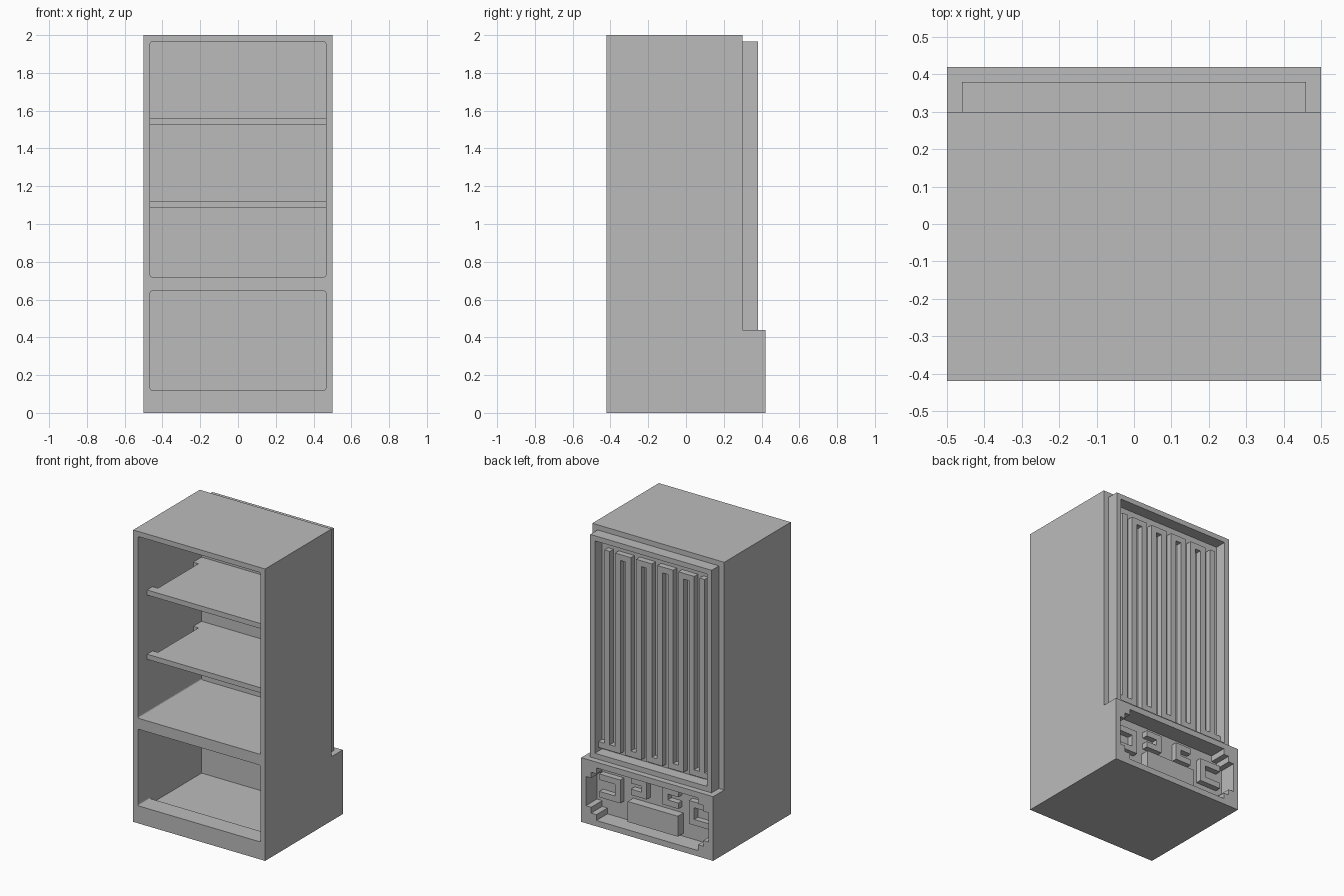
import bpy
import bmesh
from mathutils import Vector

old = bpy.data.objects.get("Cube")
if old:
    bpy.data.objects.remove(old, do_unlink=True)

grey = bpy.data.materials.new("plain grey")
grey.use_nodes = True
grey.diffuse_color = (0.5, 0.5, 0.5, 1)
bsdf = next(n for n in grey.node_tree.nodes if n.type == 'BSDF_PRINCIPLED')
bsdf.inputs["Base Color"].default_value = grey.diffuse_color
AXES = {'X': Vector((1, 0, 0)), 'Y': Vector((0, 1, 0)), 'Z': Vector((0, 0, 1))}


def finish(name, bm):
    bmesh.ops.recalc_face_normals(bm, faces=bm.faces)
    mesh = bpy.data.meshes.new(name)
    bm.to_mesh(mesh)
    bm.free()
    obj = bpy.data.objects.new(name, mesh)
    bpy.context.collection.objects.link(obj)
    mesh.materials.append(grey)
    return obj


def prism(name, outline, axis, start, end):
    """Extrude a flat outline along one axis."""
    place = {'X': lambda a, b: (start, a, b), 'Y': lambda a, b: (a, start, b),
             'Z': lambda a, b: (a, b, start)}[axis]
    bm = bmesh.new()
    face = bm.faces.new([bm.verts.new(place(a, b)) for a, b in outline])
    new = bmesh.ops.extrude_face_region(bm, geom=[face])["geom"]
    bmesh.ops.translate(bm, vec=AXES[axis] * (end - start),
                        verts=[v for v in new if isinstance(v, bmesh.types.BMVert)])
    return finish(name, bm)


def add_box(bm, x0, x1, y0, y1, z0, z1):
    verts = bmesh.ops.create_cube(bm, size=1)["verts"]
    for v in verts:
        v.co = (x0 if v.co.x < 0 else x1, y0 if v.co.y < 0 else y1,
                z0 if v.co.z < 0 else z1)
    return verts


def boxes(name, sizes, radius=0):
    """Boxes in one object, with optional rounding of the edges along y."""
    bm = bmesh.new()
    for s in sizes:
        add_box(bm, *s)
    if radius:
        edges = [e for e in bm.edges if abs(e.verts[0].co.y - e.verts[1].co.y) > 0.01]
        bmesh.ops.bevel(bm, geom=edges, offset=radius, segments=3, profile=0.5,
                        affect='EDGES')
    return finish(name, bm)


def cut(obj, cutter):
    cutter.hide_render = True
    mod = obj.modifiers.new("opening", 'BOOLEAN')
    mod.operation = 'DIFFERENCE'
    mod.solver = 'EXACT'
    mod.object = cutter
    bpy.context.view_layer.objects.active = obj
    bpy.ops.object.modifier_apply(modifier=mod.name)
    bpy.data.objects.remove(cutter, do_unlink=True)


def mirrored(points):
    """Complete an outline from its +x half."""
    return points + [(-a, b) for a, b in reversed(points)]


FRONT, BACK, REAR = -0.42, 0.30, 0.42
INNER_BACK, W = 0.27, 0.465

# Cabinet with the deeper machine housing at its foot
body = prism("cabinet", [(FRONT, 0), (REAR, 0), (REAR, 0.44), (BACK, 0.44),
                         (BACK, 2), (FRONT, 2)], 'X', -0.5, 0.5)
cut(body, boxes("upper_cutter", [(-W, W, -0.6, INNER_BACK, 0.72, 1.965)], 0.01))
cut(body, boxes("lower_cutter", [(-W, W, -0.6, INNER_BACK, 0.12, 0.645)], 0.01))
cut(body, boxes("sunken_floor_cutter", [(-W, W, -0.29, INNER_BACK, 0.08, 0.3)]))

# Stepped opening of the machine housing
steps = [(0.385, 0.04), (0.385, 0.08), (0.425, 0.08), (0.425, 0.12), (0.465, 0.12),
         (0.465, 0.32), (0.425, 0.32), (0.425, 0.36), (0.385, 0.36), (0.385, 0.40)]
cut(body, prism("housing_cutter", mirrored(steps), 'Y', BACK, 0.6))

# Shelves with notched sides
notched = [(W, -0.32), (W, -0.26), (0.425, -0.26), (0.425, 0.18), (W, 0.18),
           (W, INNER_BACK)]
for label, z in (("lower", 1.085), ("upper", 1.525)):
    prism(label + "_shelf", mirrored(notched), 'Z', z, z + 0.035)

# Rear frame around the cooling coil
frame = boxes("coil_frame", [(-0.46, 0.46, BACK, 0.38, 0.44, 1.965)])
cut(frame, boxes("frame_cutter", [(-0.425, 0.425, 0.2, 0.6, 0.475, 1.93)]))

# Coil: upright pipes joined alternately at the bottom and the top
R, LOW, HIGH = 0.02, 0.50, 1.865
xs = [-0.36 + 0.08 * i for i in range(10)]
pipes = [(x - R, x + R, BACK, 0.34, LOW, HIGH) for x in xs]
for i, (a, b) in enumerate(zip(xs, xs[1:])):
    z = LOW if i % 2 == 0 else HIGH - 2 * R
    pipes.append((a + R, b - R, BACK, 0.34, z, z + 2 * R))
for s in (-1, 1):
    a, b = sorted((s * 0.38, s * 0.425))
    pipes.append((a, b, BACK, 0.34, LOW, LOW + 2 * R))
boxes("cooling_coil", pipes)

# Compressor block and the pipework around it
boxes("compressor", [(-0.19, 0.19, BACK, 0.36, 0.06, 0.20)])
half = [(0.06, 0.18, 0.24, 0.28), (0.06, 0.10, 0.28, 0.34), (0.06, 0.18, 0.32, 0.36),
        (0.26, 0.30, 0.16, 0.32), (0.30, 0.42, 0.16, 0.20), (0.30, 0.42, 0.28, 0.32)]
parts = []
for a, b, z0, z1 in half:
    parts += [(a, b, BACK, 0.34, z0, z1), (-b, -a, BACK, 0.34, z0, z1)]
boxes("machine_pipes", parts)
